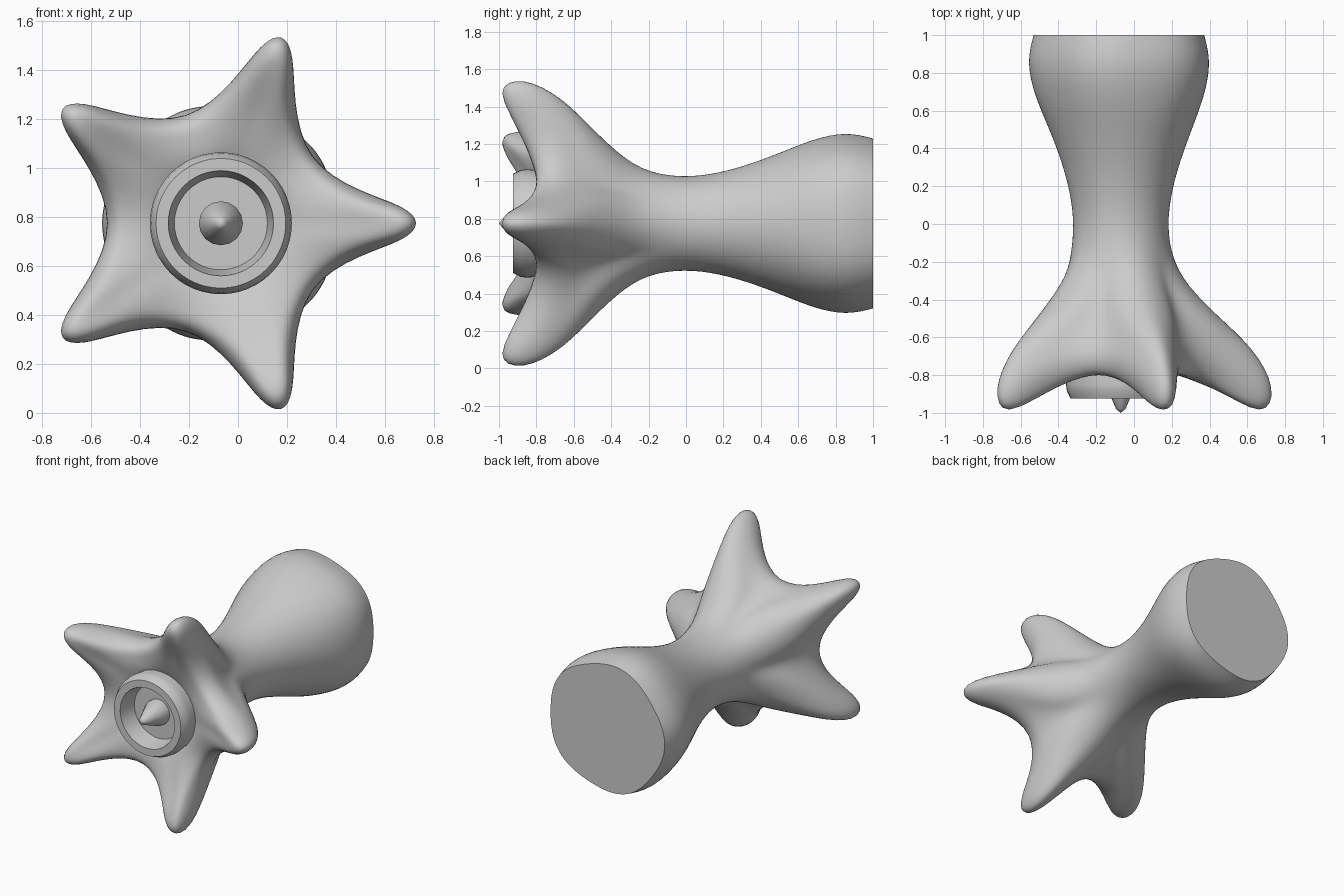
import bpy, bmesh
from math import sin, cos, pi, radians

if "Cube" in bpy.data.objects:
    bpy.data.objects.remove(bpy.data.objects["Cube"])

CX, CZ = -0.07, 0.775      # axis of the body, running along y
ARMS = 5


def place(u, v, y, ang):
    """Point u along / v across an arm direction, at depth y."""
    return (CX + u * cos(ang) - v * sin(ang), y, CZ + u * sin(ang) + v * cos(ang))


def finish(name, bm):
    bmesh.ops.recalc_face_normals(bm, faces=bm.faces)
    me = bpy.data.meshes.new(name)
    bm.to_mesh(me)
    bm.free()
    ob = bpy.data.objects.new(name, me)
    bpy.context.collection.objects.link(ob)
    return ob


def loft(bm, rings):
    n = len(rings[0])
    for a, b in zip(rings, rings[1:]):
        for i in range(n):
            j = (i + 1) % n
            bm.faces.new((a[i], a[j], b[j], b[i]))


def shade(ob, angle):
    bpy.ops.object.select_all(action='DESELECT')
    ob.select_set(True)
    bpy.context.view_layer.objects.active = ob
    bpy.ops.object.shade_smooth_by_angle(angle=radians(angle))


def round_ring(r, y, wobble=0.0):
    """Half sector of a round ring: arm centre line to valley line."""
    out = []
    for k in range(4):
        a = radians(12 * k)
        q = r - wobble * cos(5 * a)
        out.append((q * cos(a), q * sin(a), y))
    return out


def star_ring(tip, near, mid, valley):
    """Half sector of a star ring; valley is given as (radius, y)."""
    r, y = valley
    return [(tip[0], 0, tip[1]), near, mid, (r * cos(pi / 5), r * sin(pi / 5), y)]


# Star body: cage from the flat back end, along the neck, over the arms, to the front
sectors = [
    round_ring(0.455, 1.0, 0.012), round_ring(0.492, 0.86, 0.012),
    round_ring(0.455, 0.68, 0.008), round_ring(0.37, 0.48),
    round_ring(0.297, 0.28), round_ring(0.252, 0.08), round_ring(0.253, -0.1),
    round_ring(0.30, -0.28, -0.015),
    star_ring((0.49, -0.46), (0.47, 0.085, -0.47), (0.40, 0.17, -0.47), (0.34, -0.45)),
    star_ring((0.72, -0.65), (0.68, 0.06, -0.67), (0.52, 0.13, -0.61), (0.40, -0.57)),
    star_ring((0.85, -0.87), (0.78, 0.075, -0.89), (0.58, 0.135, -0.74), (0.445, -0.68)),
    star_ring((0.78, -1.05), (0.73, 0.06, -1.01), (0.54, 0.105, -0.86), (0.41, -0.775)),
    star_ring((0.53, -0.87), (0.48, 0.06, -0.86), (0.40, 0.13, -0.82), (0.34, -0.79)),
    round_ring(0.26, -0.79), round_ring(0.20, -0.72),
]
bm = bmesh.new()
rings = []
for half in sectors:
    full = [(u, -v, y) for u, v, y in half[2:0:-1]] + half
    rings.append([bm.verts.new(place(*p, 2 * pi * s / ARMS))
                  for s in range(ARMS) for p in full])
loft(bm, rings)
back = bm.faces.new(rings[0])
bm.faces.new(rings[-1])
crease = bm.edges.layers.float.new("crease_edge")
for e in back.edges:
    e[crease] = 1.0
body = finish("star_body", bm)
sub = body.modifiers.new("rounding", 'SUBSURF')
sub.levels = sub.render_levels = 2
bpy.context.view_layer.objects.active = body
bpy.ops.object.modifier_apply(modifier=sub.name)
shade(body, 45)


def lathe(name, profile, n, angle):
    """Turn (radius, y) points about the body axis; radius 0 closes the end."""
    bm = bmesh.new()
    rings = [[bm.verts.new(place(r, 0, y, 2 * pi * i / n)) for i in range(n)]
             for r, y in profile]
    loft(bm, rings)
    bmesh.ops.remove_doubles(bm, verts=bm.verts, dist=1e-5)
    shade(finish(name, bm), angle)


# Front socket: collar with bevelled rim and recessed floor
lathe("front_socket", [(0.28, -0.74), (0.29, -0.85), (0.285, -0.885), (0.265, -0.925),
                       (0.215, -0.925), (0.19, -0.80), (0, -0.80)], 48, 30)
# Pointed pin in the socket
lathe("centre_pin", [(0.09, -0.79), (0.09, -0.83), (0.055, -0.91), (0.025, -0.98),
                     (0, -1.0)], 16, 40)
